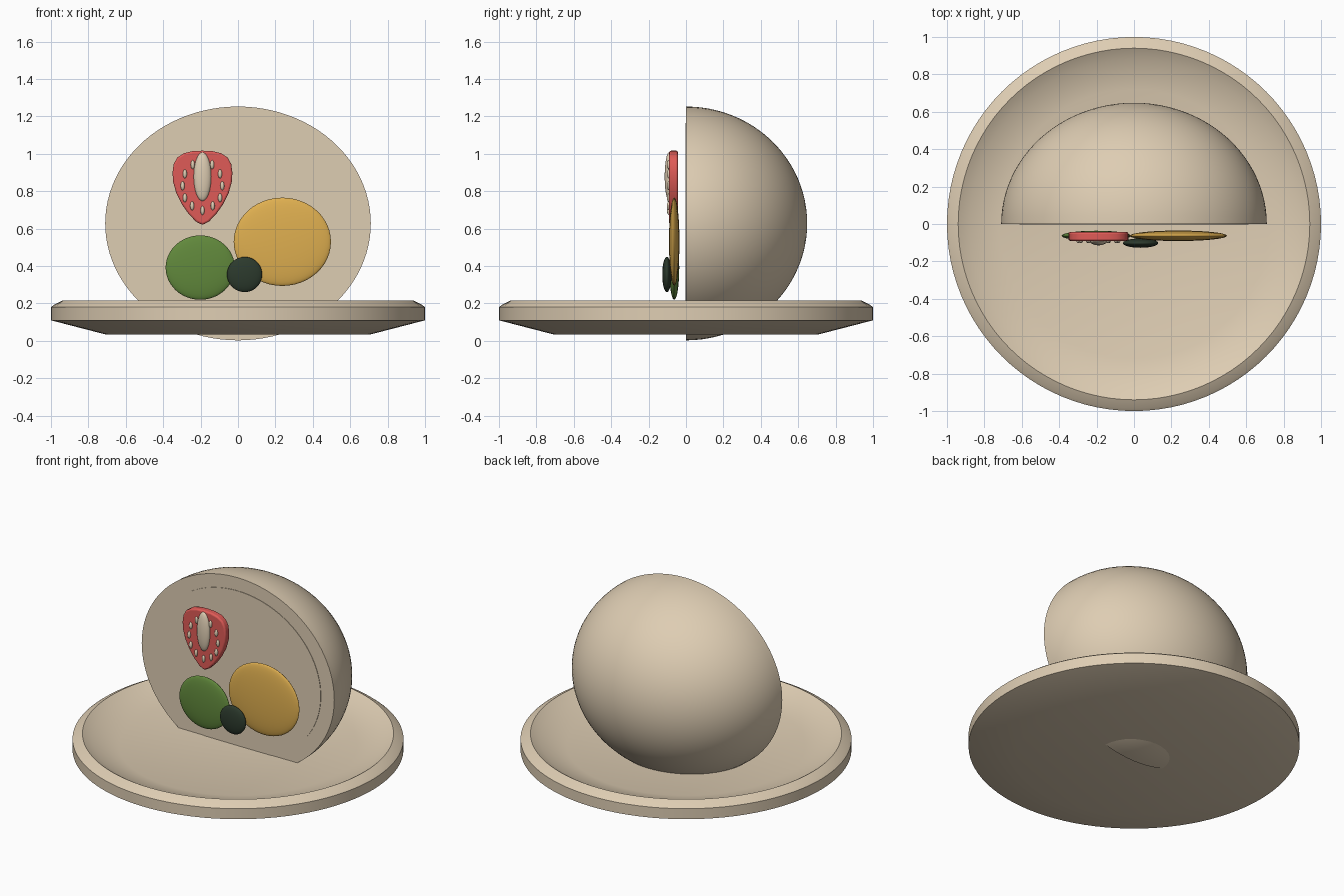
import bpy, bmesh, math
from mathutils import Matrix, Vector

if "Cube" in bpy.data.objects:
    bpy.data.objects.remove(bpy.data.objects["Cube"])


def material(name, rgb):
    m = bpy.data.materials.new(name)
    m.diffuse_color = (*rgb, 1)
    m.use_nodes = True
    m.node_tree.nodes["Principled BSDF"].inputs["Base Color"].default_value = m.diffuse_color
    return m


CREAM = material("cream", (0.73, 0.61, 0.45))
RED = material("berry red", (0.74, 0.105, 0.095))
ORANGE = material("orange", (0.74, 0.43, 0.08))
GREEN = material("green", (0.12, 0.25, 0.045))
DARK = material("dark green", (0.025, 0.042, 0.026))


def finish(name, bm, mat, angle=35):
    bmesh.ops.recalc_face_normals(bm, faces=bm.faces)
    me = bpy.data.meshes.new(name)
    bm.to_mesh(me)
    bm.free()
    ob = bpy.data.objects.new(name, me)
    bpy.context.collection.objects.link(ob)
    me.materials.append(mat)
    bpy.ops.object.select_all(action='DESELECT')
    ob.select_set(True)
    bpy.context.view_layer.objects.active = ob
    bpy.ops.object.shade_smooth_by_angle(angle=math.radians(angle))
    return ob


def ellipsoid(name, center, radii, mat, half=False, seg=48, rings=24):
    bm = bmesh.new()
    bmesh.ops.create_uvsphere(bm, u_segments=seg, v_segments=rings, radius=1)
    # poles point along y so thin slices get a round outline
    bmesh.ops.rotate(bm, verts=bm.verts, matrix=Matrix.Rotation(math.pi / 2, 3, 'X'))
    if half:
        cut = bmesh.ops.bisect_plane(bm, geom=bm.verts[:] + bm.edges[:] + bm.faces[:], dist=1e-4,
                                     plane_co=(0, 0, 0), plane_no=(0, -1, 0), clear_outer=True)
        rim = [e for e in bm.edges if e.is_boundary]
        bmesh.ops.contextual_create(bm, geom=rim)
    bmesh.ops.scale(bm, verts=bm.verts, vec=radii)
    bmesh.ops.translate(bm, verts=bm.verts, vec=center)
    return finish(name, bm, mat)


def lathe(name, profile, mat, steps=96):
    bm = bmesh.new()
    vs = [bm.verts.new((r, 0, z)) for r, z in profile]
    es = [bm.edges.new(p) for p in zip(vs, vs[1:])]
    bmesh.ops.spin(bm, geom=vs + es, cent=(0, 0, 0), axis=(0, 0, 1),
                   angle=2 * math.pi, steps=steps, use_duplicate=False)
    bmesh.ops.remove_doubles(bm, verts=bm.verts, dist=1e-4)
    return finish(name, bm, mat, 40)


def slab(name, outline, y_front, y_back, mat, bevel=0):
    bm = bmesh.new()
    face = bm.faces.new([bm.verts.new((x, y_front, z)) for x, z in outline])
    ext = bmesh.ops.extrude_face_region(bm, geom=[face])
    moved = [v for v in ext['geom'] if isinstance(v, bmesh.types.BMVert)]
    bmesh.ops.translate(bm, verts=moved, vec=(0, y_back - y_front, 0))
    ob = finish(name, bm, mat)
    if bevel:
        mod = ob.modifiers.new("soft edge", 'BEVEL')
        mod.width, mod.segments = bevel, 3
        mod.limit_method, mod.angle_limit = 'ANGLE', math.radians(50)
    return ob


# Dished plate
lathe("plate", [(0, 0.035), (0.71, 0.035), (1.0, 0.11), (1.0, 0.18), (0.985, 0.192),
                (0.94, 0.215), (0.88, 0.18), (0.72, 0.137), (0, 0.135)], CREAM)

# Halved bun with an inset cut face
ellipsoid("half_bun", (0, 0, 0.628), (0.71, 0.648, 0.625), CREAM, half=True, seg=96, rings=48)
ring = [(0.612 * math.cos(a), 0.628 + 0.538 * math.sin(a))
        for a in (2 * math.pi * i / 96 for i in range(96))]
slab("cut_face", ring, -0.003, 0.002, CREAM)

# Round fruit slices
ellipsoid("orange_slice", (0.237, -0.063, 0.53), (0.26, 0.028, 0.236), ORANGE)
ellipsoid("green_slice", (-0.202, -0.063, 0.392), (0.185, 0.027, 0.172), GREEN)
ellipsoid("dark_berry", (0.035, -0.102, 0.355), (0.094, 0.025, 0.094), DARK)

# Berry slice: mirrored half outline, bottom tip to top centre
BX = -0.19
half = [(0, 0.62), (0.035, 0.638), (0.075, 0.68), (0.11, 0.73), (0.14, 0.79), (0.157, 0.85),
        (0.16, 0.90), (0.154, 0.945), (0.135, 0.98), (0.1, 1.003), (0.055, 1.014), (0, 1.017)]
outline = [(BX + x, z) for x, z in half] + [(BX - x, z) for x, z in half[-2:0:-1]]
slab("berry_slice", outline, -0.09, -0.043, RED, bevel=0.01)
ellipsoid("berry_core", (BX, -0.09, 0.878), (0.047, 0.024, 0.13), CREAM, seg=32, rings=16)

# Seeds around the core
seeds = [(0.052, 0.942), (0.094, 0.893), (0.106, 0.829), (0.094, 0.765), (0.055, 0.722)]
spots = [(s * x, z) for x, z in seeds for s in (-1, 1)] + [(0, 0.697)]
for i, (x, z) in enumerate(spots):
    ellipsoid(f"seed_{i + 1}", (BX + x, -0.091, z), (0.011, 0.011, 0.024), CREAM, seg=16, rings=8)
